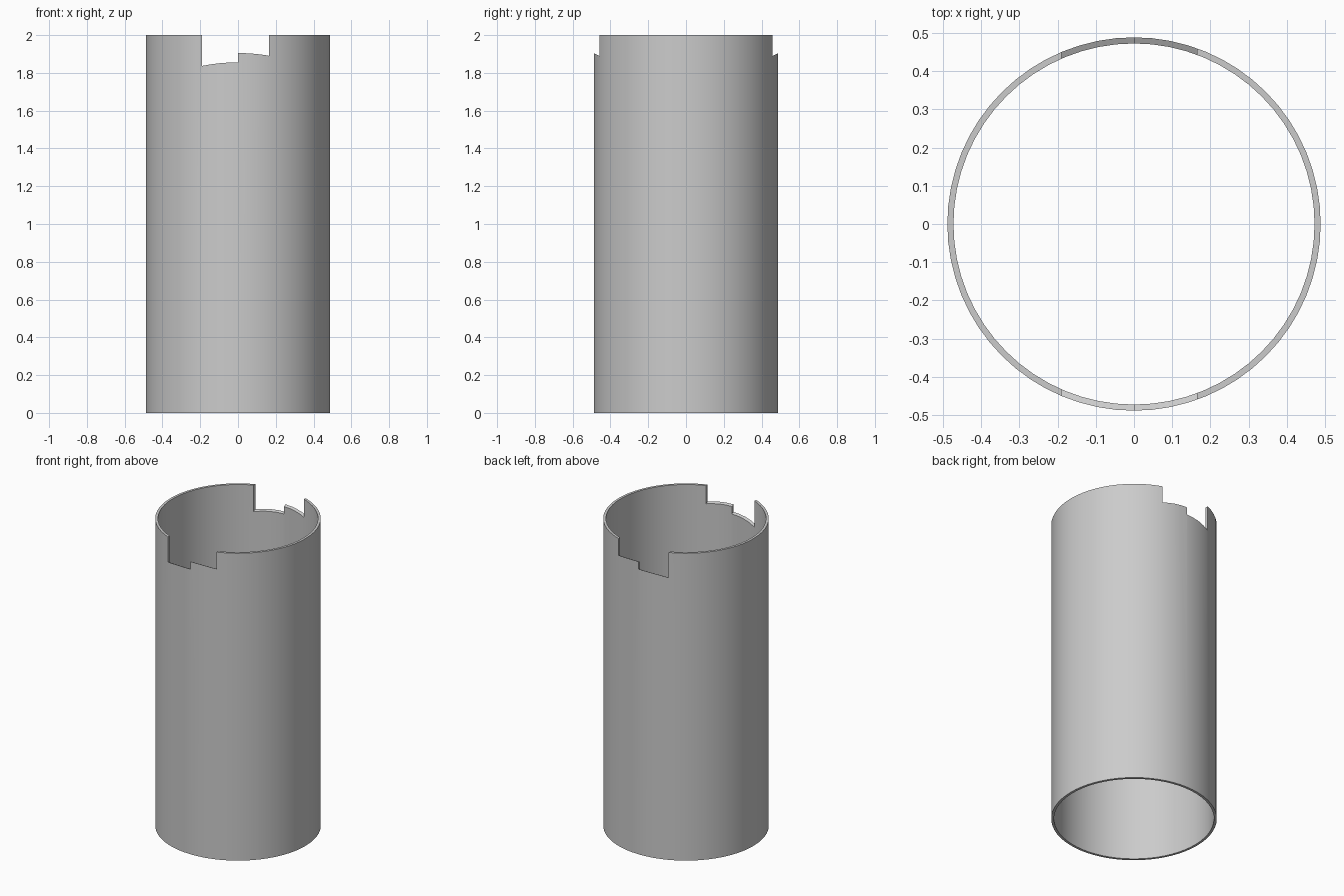
import bpy
import bmesh
from math import radians

OUTER, INNER, HEIGHT, SIDES = 0.488, 0.472, 2.0, 64
SLOPE = 0.5

cube = bpy.data.objects.get("Cube")
if cube:
    bpy.data.objects.remove(cube, do_unlink=True)

grey = bpy.data.materials.new("light_grey")
grey.use_nodes = True
colour = (0.6, 0.6, 0.6, 1)
grey.diffuse_color = colour
grey.node_tree.nodes["Principled BSDF"].inputs["Base Color"].default_value = colour


def add_object(name, bm):
    bmesh.ops.recalc_face_normals(bm, faces=bm.faces)
    mesh = bpy.data.meshes.new(name)
    bm.to_mesh(mesh)
    bm.free()
    mesh.materials.append(grey)
    obj = bpy.data.objects.new(name, mesh)
    bpy.context.collection.objects.link(obj)
    return obj


# Open tube: a wall cross-section spun around the vertical axis
bm = bmesh.new()
corners = [(INNER, 0), (OUTER, 0), (OUTER, HEIGHT), (INNER, HEIGHT)]
verts = [bm.verts.new((r, 0, z)) for r, z in corners]
edges = [bm.edges.new((verts[i], verts[(i + 1) % 4])) for i in range(4)]
bmesh.ops.spin(bm, geom=verts + edges, cent=(0, 0, 0), axis=(0, 0, 1),
               angle=radians(360), steps=SIDES, use_merge=True)
bmesh.ops.remove_doubles(bm, verts=bm.verts, dist=0.0001)
tube = add_object("tube", bm)


# Stepped notches through front and back, with floors sloping down inwards
def notch_cutter(name, x0, x1, rim_z):
    bm = bmesh.new()
    low = rim_z - SLOPE * OUTER
    high = low + SLOPE
    profile = [(-1, high), (0, low), (1, high), (1, 3), (-1, 3)]
    face = bm.faces.new([bm.verts.new((x0, y, z)) for y, z in profile])
    moved = bmesh.ops.extrude_face_region(bm, geom=[face])["geom"]
    bmesh.ops.translate(bm, vec=(x1 - x0, 0, 0),
                        verts=[v for v in moved if isinstance(v, bmesh.types.BMVert)])
    cutter = add_object(name, bm)
    cutter.hide_render = True
    return cutter


bpy.context.view_layer.objects.active = tube
for name, x0, x1, rim_z in (("deep_notch", -0.19, 0.0, 1.856),
                            ("shallow_notch", -0.1, 0.165, 1.905)):
    cutter = notch_cutter(name, x0, x1, rim_z)
    cut = tube.modifiers.new(name, "BOOLEAN")
    cut.operation = "DIFFERENCE"
    cut.solver = "EXACT"
    cut.object = cutter
    bpy.ops.object.modifier_apply(modifier=cut.name)
    bpy.data.objects.remove(cutter, do_unlink=True)

# Smooth curved wall with crisp rims
bpy.ops.object.select_all(action="DESELECT")
tube.select_set(True)
bpy.ops.object.shade_smooth_by_angle(angle=radians(30))
